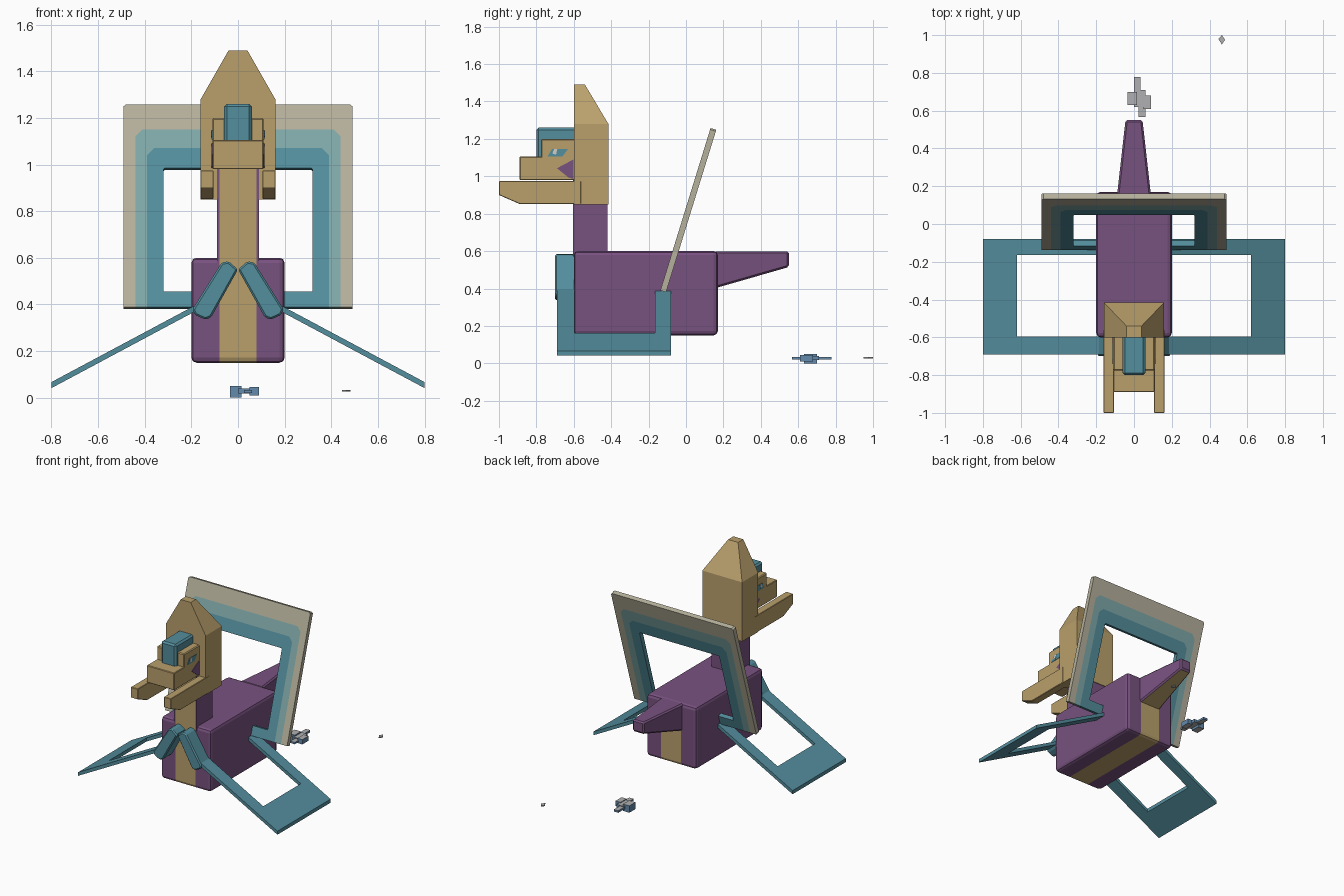
import bpy, bmesh
from mathutils import Matrix, Vector

cube = bpy.data.objects.get("Cube")
if cube:
    bpy.data.objects.remove(cube, do_unlink=True)


def material(name, r, g, b):
    col = [((c / 255 + 0.055) / 1.055) ** 2.4 for c in (r, g, b)] + [1]
    m = bpy.data.materials.new(name)
    m.use_nodes = True
    m.diffuse_color = col
    m.node_tree.nodes["Principled BSDF"].inputs["Base Color"].default_value = col
    return m


PURPLE = material("purple", 120, 82, 128)
TAN = material("tan", 186, 160, 108)
TEAL = material("teal", 84, 142, 157)
PALE_TEAL = material("pale teal", 128, 168, 168)
STONE = material("warm grey", 182, 177, 156)
WHITE = material("eye white", 208, 206, 198)
GREY = material("light grey", 176, 176, 178)
BLUE = material("dusty blue", 100, 138, 172)


def finish(name, bm, mats, rule=None):
    """Turn a bmesh into an object; rule picks a material index per face."""
    bmesh.ops.recalc_face_normals(bm, faces=bm.faces)
    bm.normal_update()
    if rule:
        for f in bm.faces:
            f.material_index = rule(f.calc_center_median(), f.normal)
    me = bpy.data.meshes.new(name)
    bm.to_mesh(me)
    bm.free()
    for m in mats:
        me.materials.append(m)
    ob = bpy.data.objects.new(name, me)
    bpy.context.collection.objects.link(ob)
    return ob


def round_edges(bm, width, segments=1):
    if width:
        bmesh.ops.bevel(bm, geom=bm.edges[:], offset=width, segments=segments,
                        profile=0.5, affect='EDGES')


def box_mesh(x, y, z):
    bm = bmesh.new()
    bmesh.ops.create_cube(bm, size=1)
    for v in bm.verts:
        v.co = [a[0] + (c + 0.5) * (a[1] - a[0]) for a, c in zip((x, y, z), v.co)]
    return bm


def box(name, x, y, z, mat, bevel=0.0):
    bm = box_mesh(x, y, z)
    round_edges(bm, bevel)
    return finish(name, bm, [mat])


def prism(name, pts, axis, lo, hi, mat, bevel=0.0, move=None):
    """Extrude a flat outline along an axis, then optionally move its vertices."""
    bm = bmesh.new()
    place = {'X': lambda p, d: (d, p[0], p[1]),
             'Y': lambda p, d: (p[0], d, p[1]),
             'Z': lambda p, d: (p[0], p[1], d)}[axis]
    a = [bm.verts.new(place(p, lo)) for p in pts]
    b = [bm.verts.new(place(p, hi)) for p in pts]
    bm.faces.new(a)
    bm.faces.new(b[::-1])
    for i in range(len(pts)):
        j = (i + 1) % len(pts)
        bm.faces.new((a[i], b[i], b[j], a[j]))
    bmesh.ops.recalc_face_normals(bm, faces=bm.faces)
    round_edges(bm, bevel)
    if move:
        for v in bm.verts:
            v.co = move(v.co)
    return finish(name, bm, [mat])


def stripe_cut(bm, half):
    for s in (-half, half):
        bmesh.ops.bisect_plane(bm, geom=bm.verts[:] + bm.edges[:] + bm.faces[:],
                               plane_co=(s, 0, 0), plane_no=(1, 0, 0))


# Body with a tan belly stripe over front, bottom and back
bm = box_mesh((-0.2, 0.2), (-0.6, 0.17), (0.15, 0.6))
round_edges(bm, 0.022, 2)
stripe_cut(bm, 0.08)
finish("body", bm, [PURPLE, TAN], lambda c, n: int(abs(c.x) < 0.08 and n.z < 0.3))

# Neck with tan front
bm = box_mesh((-0.09, 0.09), (-0.603, -0.42), (0.57, 0.98))
stripe_cut(bm, 0.08)
finish("neck", bm, [PURPLE, TAN], lambda c, n: int(abs(c.x) < 0.08 and n.y < -0.5))

# Tail tapering backwards, tan underneath
bm = box_mesh((-0.09, 0.09), (0.15, 0.55), (0.4, 0.599))
for v in bm.verts:
    if v.co.y > 0.5:
        v.co.x *= 0.5
        if v.co.z < 0.5:
            v.co.z = 0.515
round_edges(bm, 0.01)
finish("tail", bm, [PURPLE, TAN], lambda c, n: int(n.z < -0.75))

# Head back: slab with a tapered peak
bm = box_mesh((-0.16, 0.16), (-0.6, -0.415), (0.85, 1.28))
top = max(bm.faces, key=lambda f: f.calc_center_median().z)
peak = bmesh.ops.extrude_face_region(bm, geom=[top])["geom"]
bmesh.ops.delete(bm, geom=[top], context='FACES_ONLY')
for v in peak:
    if isinstance(v, bmesh.types.BMVert):
        v.co = Vector((v.co.x * 0.25, -0.6 if v.co.y < -0.5 else -0.54, 1.49))
finish("head_back", bm, [TAN])

# Face blocks and crest
box("upper_head", (-0.11, 0.11), (-0.775, -0.58), (1.05, 1.2), TAN, 0.006)
box("snout", (-0.11, 0.11), (-0.89, -0.58), (0.98, 1.105), TAN, 0.004)
box("crest", (-0.06, 0.06), (-0.8, -0.58), (1.09, 1.26), TEAL, 0.012)

jaw = [(-1, 0.975), (-1, 0.9), (-0.89, 0.852), (-0.56, 0.852), (-0.56, 0.975)]
eye = [(-0.74, 1.107), (-0.715, 1.147), (-0.63, 1.147), (-0.66, 1.107)]
glint = [(-0.715, 1.122), (-0.705, 1.145), (-0.688, 1.145), (-0.695, 1.115)]
cheek = [(-0.69, 1.043), (-0.602, 1.09), (-0.602, 0.985), (-0.63, 0.995)]
shoulder = [(0.0, 0.55), (0.04, 0.585), (0.07, 0.58), (0.195, 0.38),
            (0.185, 0.355), (0.14, 0.335), (0.115, 0.345)]
leg = [(0.18, -0.69), (0.8, -0.69), (0.8, -0.08), (0.18, -0.08),
       (0.18, -0.165), (0.62, -0.165), (0.62, -0.595), (0.18, -0.595)]


def slope(co):
    return Vector((co.x, co.y, co.z + 0.38 - (co.x - 0.19) * 0.534))


# Mirrored parts
for side, s in (("left", 1), ("right", -1)):
    def flip(co, s=s):
        return Vector((co.x * s, co.y, co.z))

    prism(side + "_jaw_prong", jaw, 'X', 0.105, 0.161, TAN, 0.003, flip)
    prism(side + "_eye", eye, 'X', 0.106, 0.113, TEAL, 0, flip)
    prism(side + "_eye_glint", glint, 'X', 0.108, 0.115, WHITE, 0, flip)
    prism(side + "_cheek_mark", cheek, 'X', 0.106, 0.113, PURPLE, 0, flip)
    prism(side + "_shoulder", shoulder, 'Y', -0.7, -0.59, TEAL, 0.008, flip)
    prism(side + "_leg_frame", leg, 'Z', -0.013, 0.013, TEAL, 0,
          lambda co, f=flip: f(slope(co)))

# Tilted back frame made of nested arches
tilt = Matrix.Translation((0, -0.122, 0.385)) @ Matrix.Rotation(-0.3, 4, 'X')


def arch(half):
    pts = [(x, (z - 0.385) / 0.955) for x, z in half]
    return pts + [(-x, z) for x, z in pts[::-1]]


rims = [arch([(0.49, 0.385), (0.49, 1.245), (0.48, 1.253)]),
        arch([(0.44, 0.385), (0.44, 1.115), (0.41, 1.145)]),
        arch([(0.39, 0.385), (0.39, 1.035), (0.36, 1.066)]),
        arch([(0.32, 0.385), (0.32, 0.975), (0.315, 0.98)])]
for name, i, mat in (("frame_outer_band", 0, STONE), ("frame_middle_band", 1, PALE_TEAL),
                     ("frame_inner_band", 2, TEAL)):
    prism(name, rims[i] + rims[i + 1][::-1], 'Y', -0.016, 0.016, mat, 0,
          lambda co: tilt @ co)
prism("frame_bottom_bar", arch([(0.32, 0.385), (0.32, 0.45)]), 'Y', -0.016, 0.016,
      TEAL, 0, lambda co: tilt @ co)

# Small loose fragments lying behind
pieces = [((-0.035, 0.015), (0.63, 0.7), (0, 0.05)),
          ((0, 0.035), (0.69, 0.778), (0.02, 0.035)),
          ((0, 0.06), (0.62, 0.71), (0.018, 0.04)),
          ((0.05, 0.09), (0.61, 0.68), (0.01, 0.045)),
          ((0.025, 0.06), (0.566, 0.63), (0.02, 0.034))]
for i, (x, y, z) in enumerate(pieces):
    finish("fragment_%d" % (i + 1), box_mesh(x, y, z), [GREY, BLUE],
           lambda c, n: int(abs(n.z) < 0.5))
prism("tiny_chip", [(0.465, 0.95), (0.482, 0.975), (0.465, 1.0), (0.447, 0.98)],
      'Z', 0.026, 0.033, GREY)
